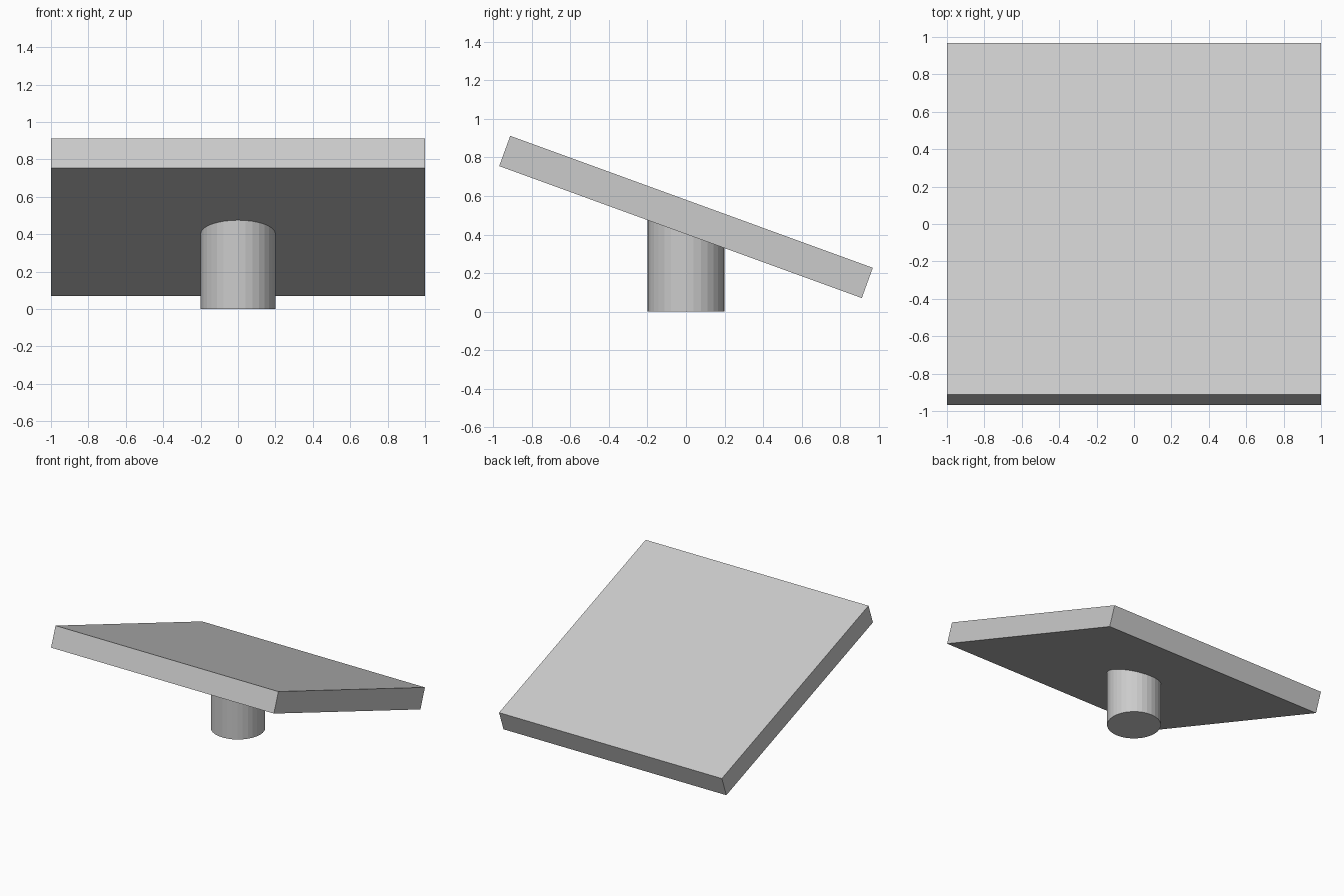
import bpy
import math

if "Cube" in bpy.data.objects:
    bpy.data.objects.remove(bpy.data.objects["Cube"])

TILT = math.radians(-20)
PANEL_Z = 0.491

# Upright round post, its top hidden inside the panel
bpy.ops.mesh.primitive_cylinder_add(vertices=32, radius=0.2, depth=PANEL_Z,
                                    location=(0, 0, PANEL_Z / 2))
bpy.context.object.name = "post"

# Square panel, tilted down towards the back
bpy.ops.mesh.primitive_cube_add(size=1, location=(0, 0, PANEL_Z), rotation=(TILT, 0, 0))
panel = bpy.context.object
panel.name = "tilted_panel"
panel.scale = (2, 2, 0.167)
bpy.ops.object.transform_apply(location=False, rotation=False, scale=True)
